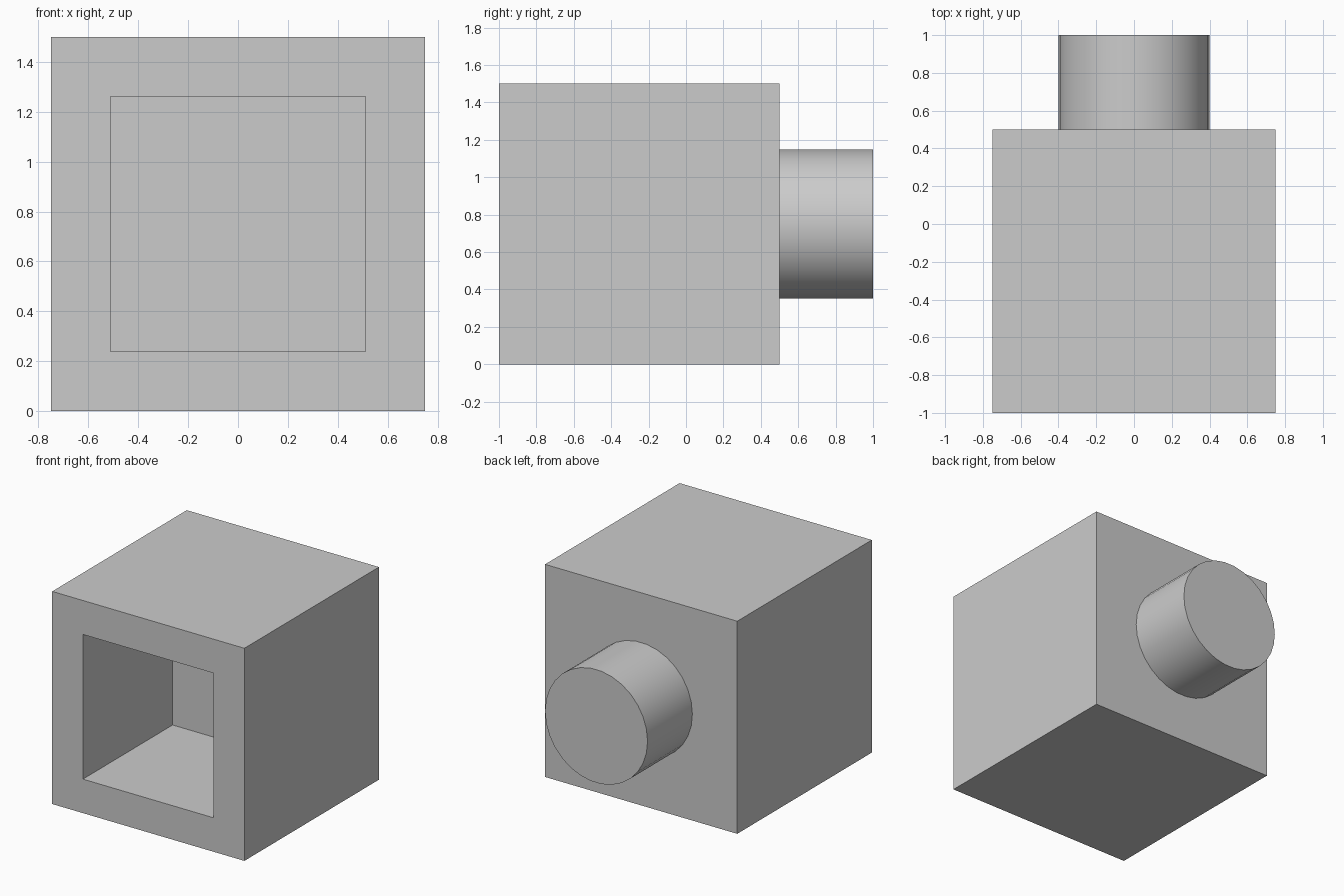
import bpy
import bmesh
from math import pi, radians
from mathutils import Vector

cube = bpy.data.objects.get("Cube")
if cube:
    bpy.data.objects.remove(cube, do_unlink=True)

SIZE = 1.5       # edge of the cubic body
MID_Z = SIZE / 2
FRONT_Y = -1.0

# Single flat material
grey = bpy.data.materials.new("light_grey")
grey.use_nodes = True
grey.diffuse_color = (0.6, 0.6, 0.6, 1)
grey.node_tree.nodes["Principled BSDF"].inputs["Base Color"].default_value = (0.6, 0.6, 0.6, 1)

# Body: cube with a square pocket sunk into the front face
bm = bmesh.new()
bmesh.ops.create_cube(bm, size=SIZE)
bmesh.ops.translate(bm, verts=bm.verts, vec=Vector((0, FRONT_Y + SIZE / 2, MID_Z)))
bm.normal_update()
front = min(bm.faces, key=lambda f: f.calc_center_median().y)
bmesh.ops.inset_region(bm, faces=[front], thickness=0.339)
pocket = bmesh.ops.extrude_face_region(bm, geom=[front])
bmesh.ops.translate(bm, verts=[v for v in pocket["geom"] if isinstance(v, bmesh.types.BMVert)],
                    vec=Vector((0, 1.0, 0)))
if front.is_valid:
    bmesh.ops.delete(bm, geom=[front], context="FACES_ONLY")
bmesh.ops.recalc_face_normals(bm, faces=bm.faces)
mesh = bpy.data.meshes.new("body")
bm.to_mesh(mesh)
bm.free()
body = bpy.data.objects.new("body", mesh)
bpy.context.collection.objects.link(body)
body.data.materials.append(grey)

# Round peg on the back face
bpy.ops.mesh.primitive_cylinder_add(vertices=30, radius=0.4, depth=0.5,
                                    location=(0, 0.75, MID_Z), rotation=(pi / 2, pi / 2, 0))
peg = bpy.context.object
peg.name = "back_peg"
peg.data.materials.append(grey)
bpy.ops.object.shade_smooth_by_angle(angle=radians(30))
